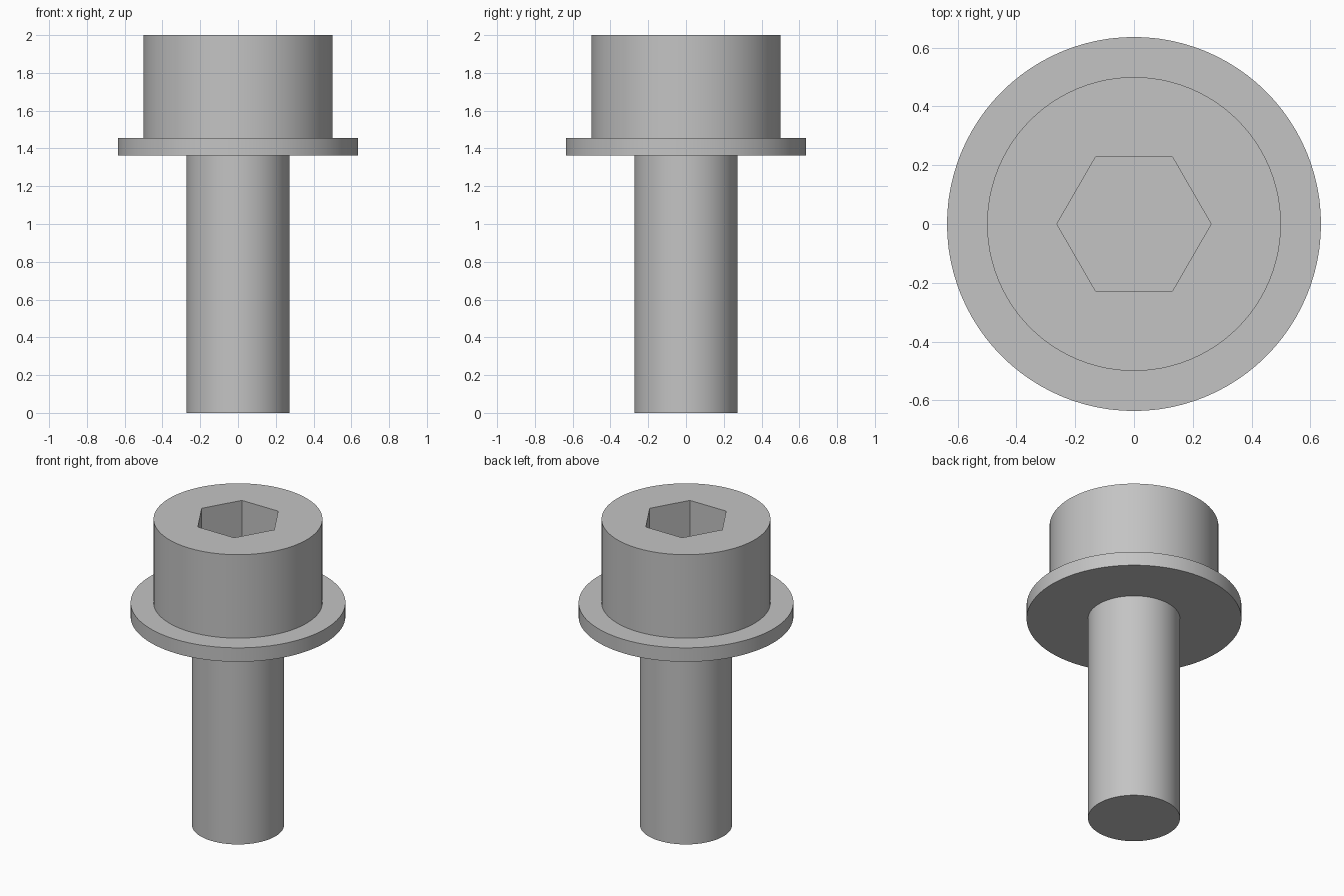
import bpy
import math

cube = bpy.data.objects.get("Cube")
if cube:
    bpy.data.objects.remove(cube, do_unlink=True)

# Single bare metal colour
steel = bpy.data.materials.new("steel grey")
steel.use_nodes = True
GREY = (0.55, 0.55, 0.55, 1.0)
steel.diffuse_color = GREY
steel.node_tree.nodes["Principled BSDF"].inputs["Base Color"].default_value = GREY

MM = 2 / 11            # overall length is eleven millimetres
LENGTH, HEAD_H, WASHER_H, SOCKET_DEPTH = 11 * MM, 3 * MM, 0.5 * MM, 1.7 * MM
HEAD_BOTTOM = LENGTH - HEAD_H
WASHER_BOTTOM = HEAD_BOTTOM - WASHER_H


def cylinder(name, radius, bottom, top, sides=96):
    bpy.ops.mesh.primitive_cylinder_add(
        vertices=sides, radius=radius, depth=top - bottom,
        location=(0, 0, (bottom + top) / 2))
    obj = bpy.context.object
    obj.name = name
    obj.data.materials.append(steel)
    return obj


# Shaft, washer and head stacked along z
shaft = cylinder("shaft", 1.5 * MM, 0, WASHER_BOTTOM)
washer = cylinder("washer", 3.5 * MM, WASHER_BOTTOM, HEAD_BOTTOM)
head = cylinder("head", 2.75 * MM, HEAD_BOTTOM, LENGTH)

# Hexagonal key socket, with corners on the x axis
hex_radius = 1.25 * MM / math.cos(math.pi / 6)
cutter = cylinder("socket_cutter", hex_radius, LENGTH - SOCKET_DEPTH, LENGTH + 0.1, 6)
cutter.rotation_euler.z = math.pi / 6
cutter.hide_render = True
cutter.hide_set(True)
cut = head.modifiers.new("hex_socket", "BOOLEAN")
cut.operation = "DIFFERENCE"
cut.solver = "EXACT"
cut.object = cutter
bpy.ops.object.select_all(action="DESELECT")
bpy.context.view_layer.objects.active = head
head.select_set(True)
bpy.ops.object.modifier_apply(modifier=cut.name)
bpy.data.objects.remove(cutter, do_unlink=True)

# Round walls smooth, rims and socket edges crisp
for part in (shaft, washer, head):
    part.select_set(True)
bpy.ops.object.shade_smooth_by_angle(angle=math.radians(30))
